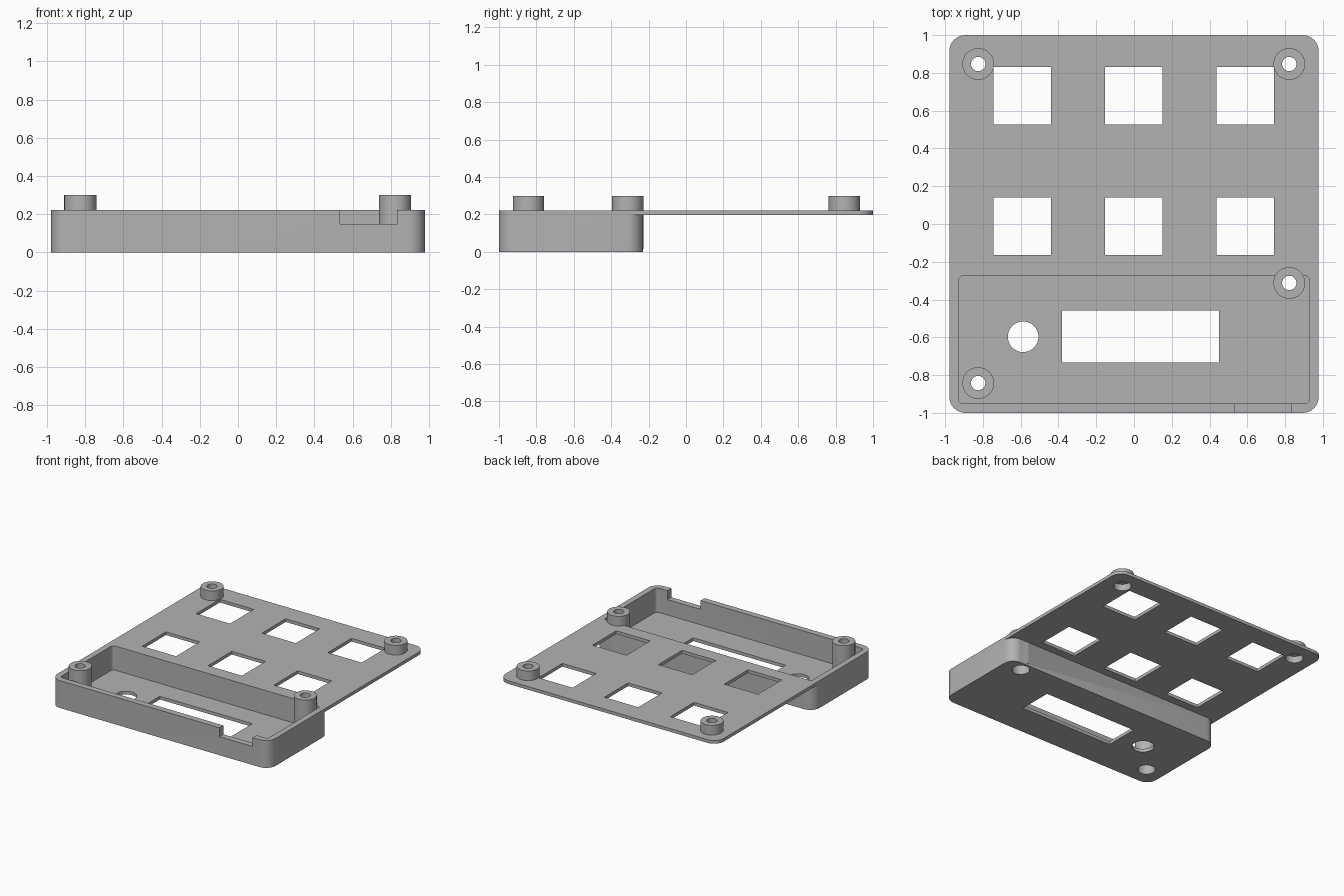
import bpy, bmesh, math

cube = bpy.data.objects.get("Cube")
if cube:
    bpy.data.objects.remove(cube, do_unlink=True)

grey = bpy.data.materials.new("plain grey")
grey.use_nodes = True
colour = (0.45, 0.45, 0.45, 1)
grey.diffuse_color = colour
grey.node_tree.nodes["Principled BSDF"].inputs["Base Color"].default_value = colour


def prism(name, outline, z0, z1):
    """Upright solid over a flat outline."""
    bm = bmesh.new()
    face = bm.faces.new([bm.verts.new((x, y, z0)) for x, y in outline])
    top = bmesh.ops.extrude_face_region(bm, geom=[face])["geom"]
    bmesh.ops.translate(bm, vec=(0, 0, z1 - z0),
                        verts=[v for v in top if isinstance(v, bmesh.types.BMVert)])
    bmesh.ops.recalc_face_normals(bm, faces=bm.faces)
    mesh = bpy.data.meshes.new(name)
    bm.to_mesh(mesh)
    bm.free()
    mesh.materials.append(grey)
    obj = bpy.data.objects.new(name, mesh)
    bpy.context.collection.objects.link(obj)
    return obj


def circle(cx, cy, r, n=40):
    return [(cx + r * math.cos(math.tau * i / n), cy + r * math.sin(math.tau * i / n))
            for i in range(n)]


def rectangle(x0, x1, y0, y1, r=0, steps=8):
    """Rectangle outline, with corners rounded when r is given."""
    corners = [(x1, y1, -1, -1), (x0, y1, 1, -1), (x0, y0, 1, 1), (x1, y0, -1, 1)]
    if not r:
        return [(x, y) for x, y, _, _ in corners]
    points = []
    for k, (x, y, sx, sy) in enumerate(corners):
        for i in range(steps + 1):
            a = math.pi / 2 * (k + i / steps)
            points.append((x + sx * r + r * math.cos(a), y + sy * r + r * math.sin(a)))
    return points


def combine(target, tool, operation):
    mod = target.modifiers.new(operation, 'BOOLEAN')
    mod.operation, mod.solver, mod.object = operation, 'EXACT', tool
    bpy.context.view_layer.objects.active = target
    bpy.ops.object.modifier_apply(modifier=mod.name)
    bpy.data.objects.remove(tool, do_unlink=True)


W, TOP, SKIN = 0.978, 0.222, 0.026
POST_TOP = 0.3

# Thin key plate joined to the deep front tray
case = prism("case_body", rectangle(-W, W, -1, 1, 0.085), TOP - SKIN, TOP)
combine(case, prism("tray", rectangle(-W, W, -1, -0.23, 0.085), 0, TOP), 'UNION')
combine(case, prism("cavity", rectangle(-0.93, 0.93, -0.95, -0.275, 0.025), SKIN, 0.5),
        'DIFFERENCE')

# Screw posts, standing on the plate or the tray floor
posts = [(-0.825, 0.847, TOP), (0.822, 0.847, TOP),
         (0.822, -0.312, SKIN), (-0.825, -0.842, SKIN)]
for x, y, floor in posts:
    combine(case, prism("post", circle(x, y, 0.084), floor - 0.01, POST_TOP), 'UNION')

# Screw holes, wider underneath for the screw heads
for x, y, floor in posts:
    combine(case, prism("screw_hole", circle(x, y, 0.038), -0.1, 0.5), 'DIFFERENCE')
    combine(case, prism("head_recess", circle(x, y, 0.065), -0.1, 0.25), 'DIFFERENCE')

# Six square key openings
for x in (-0.592, -0.002, 0.588):
    for y in (-0.012, 0.678):
        h = 0.152
        combine(case, prism("key_opening", rectangle(x - h, x + h, y - h, y + h), 0.1, 0.5),
                'DIFFERENCE')

# Display window, dial hole and cable notch
combine(case, prism("display_window", rectangle(-0.38, 0.449, -0.733, -0.458), -0.1, 0.1),
        'DIFFERENCE')
combine(case, prism("dial_hole", circle(-0.587, -0.597, 0.081), -0.1, 0.1), 'DIFFERENCE')
combine(case, prism("cable_notch", rectangle(0.534, 0.832, -1.1, -0.94), 0.15, 0.5),
        'DIFFERENCE')

# Smooth round walls, crisp edges
bpy.ops.object.select_all(action='DESELECT')
case.select_set(True)
bpy.context.view_layer.objects.active = case
bpy.ops.object.shade_smooth_by_angle(angle=math.radians(30))
